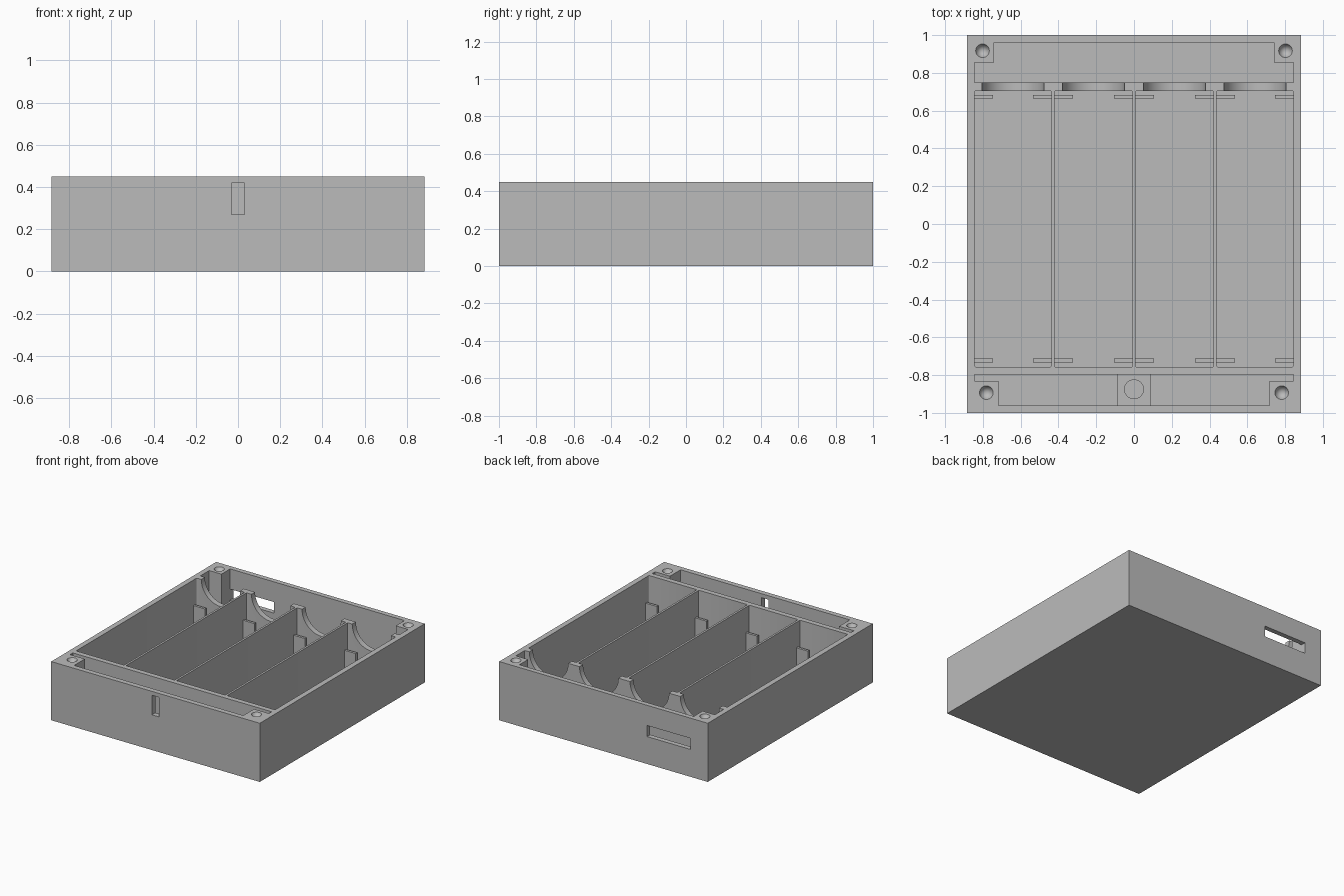
import bpy, bmesh, math
from mathutils import Matrix, Vector

cube = bpy.data.objects.get("Cube")
if cube:
    bpy.data.objects.remove(cube, do_unlink=True)

HEIGHT, FLOOR = 0.45, 0.04

grey = bpy.data.materials.new("plain grey")
grey.use_nodes = True
grey.diffuse_color = (0.5, 0.5, 0.5, 1)
shader = grey.node_tree.nodes["Principled BSDF"]
shader.inputs["Base Color"].default_value = grey.diffuse_color
shader.inputs["Roughness"].default_value = 0.7


def add_object(name, bm):
    bmesh.ops.recalc_face_normals(bm, faces=bm.faces)
    mesh = bpy.data.meshes.new(name)
    bm.to_mesh(mesh)
    bm.free()
    mesh.materials.append(grey)
    obj = bpy.data.objects.new(name, mesh)
    bpy.context.collection.objects.link(obj)
    return obj


def prism(name, outline, z0, z1, rounding=0):
    """Vertical prism over an outline, with optionally rounded upright edges."""
    bm = bmesh.new()
    face = bm.faces.new([bm.verts.new((x, y, z0)) for x, y in outline])
    extruded = bmesh.ops.extrude_face_region(bm, geom=[face])["geom"]
    top = [v for v in extruded if isinstance(v, bmesh.types.BMVert)]
    bmesh.ops.translate(bm, verts=top, vec=(0, 0, z1 - z0))
    if rounding:
        upright = [e for e in bm.edges
                   if abs(e.verts[0].co.z - e.verts[1].co.z) > 0.01]
        bmesh.ops.bevel(bm, geom=upright, offset=rounding, segments=3,
                        affect='EDGES', profile=0.5)
    return add_object(name, bm)


def box(name, x0, x1, y0, y1, z0, z1, rounding=0):
    outline = [(x0, y0), (x1, y0), (x1, y1), (x0, y1)]
    return prism(name, outline, z0, z1, rounding)


def cone(name, centre, r_low, r_high, depth, along_y=False):
    bm = bmesh.new()
    turn = Matrix.Rotation(math.pi / 2, 4, 'X') if along_y else Matrix()
    bmesh.ops.create_cone(bm, cap_ends=True, segments=48, radius1=r_low,
                          radius2=r_high, depth=depth,
                          matrix=Matrix.Translation(Vector(centre)) @ turn)
    return add_object(name, bm)


def carve(target, cutter):
    mod = target.modifiers.new("carve", 'BOOLEAN')
    mod.operation, mod.solver, mod.object = 'DIFFERENCE', 'EXACT', cutter
    bpy.context.view_layer.objects.active = target
    bpy.ops.object.modifier_apply(modifier=mod.name)
    bpy.data.objects.remove(cutter, do_unlink=True)


def mirrored(half):
    """Close a right-hand half outline with its mirror image."""
    return half + [(-x, y) for x, y in reversed(half)]


# Case
case = box("case", -0.885, 0.885, -1, 1, 0, HEIGHT)

# Four long bays with dividers between them
bays = [(-0.844, -0.437), (-0.421, -0.008), (0.008, 0.421), (0.437, 0.844)]
for x0, x1 in bays:
    carve(case, box("bay_cutter", x0, x1, -0.757, 0.705, FLOOR, 0.6, 0.008))

# End compartments, stepped around the screw posts
rear = mirrored([(0.844, 0.749), (0.844, 0.856), (0.74, 0.856), (0.74, 0.962)])
front = mirrored([(0.844, -0.797), (0.844, -0.831), (0.718, -0.831), (0.718, -0.96)])
carve(case, prism("rear_cutter", rear, FLOOR, 0.6))
carve(case, prism("front_cutter", front, FLOOR, 0.6))

# Half-round notches in the rear partition
for x0, x1 in bays:
    carve(case, cone("notch_cutter", ((x0 + x1) / 2, 0.727, HEIGHT),
                     0.165, 0.165, 0.09, along_y=True))

# Countersunk screw holes in the corner posts
for side in (-1, 1):
    for x, y in ((0.802, 0.917), (0.782, -0.893)):
        carve(case, cone("screw_cutter", (side * x, y, HEIGHT - 0.03),
                         0.0, 0.045, 0.1))

# Front window and rear port
carve(case, box("window_cutter", -0.03, 0.03, -1.1, -0.9, 0.27, 0.42))
carve(case, box("port_cutter", -0.74, -0.37, 0.9, 1.1, 0.21, 0.295))

# Mounting block with a round socket behind the window
block = box("switch_block", -0.09, 0.09, -0.965, -0.79, FLOOR - 0.01, 0.2)
carve(block, cone("socket_cutter", (0, -0.875, 0.2), 0.05, 0.05, 0.12))

# Contact tabs at both ends of each bay
for number, (x0, x1) in enumerate(bays, 1):
    for end, y in (("front", -0.732), ("rear", 0.664)):
        for side, a, b in (("right", x0 - 0.004, x0 + 0.097),
                           ("left", x1 - 0.097, x1 + 0.004)):
            box(f"{end}_{side}_tab_{number}", a, b, y, y + 0.019,
                FLOOR - 0.01, 0.255)

# Smooth the round surfaces and keep the edges sharp
for obj in (case, block):
    bpy.ops.object.select_all(action='DESELECT')
    obj.select_set(True)
    bpy.context.view_layer.objects.active = obj
    bpy.ops.object.shade_smooth_by_angle(angle=math.radians(30))
